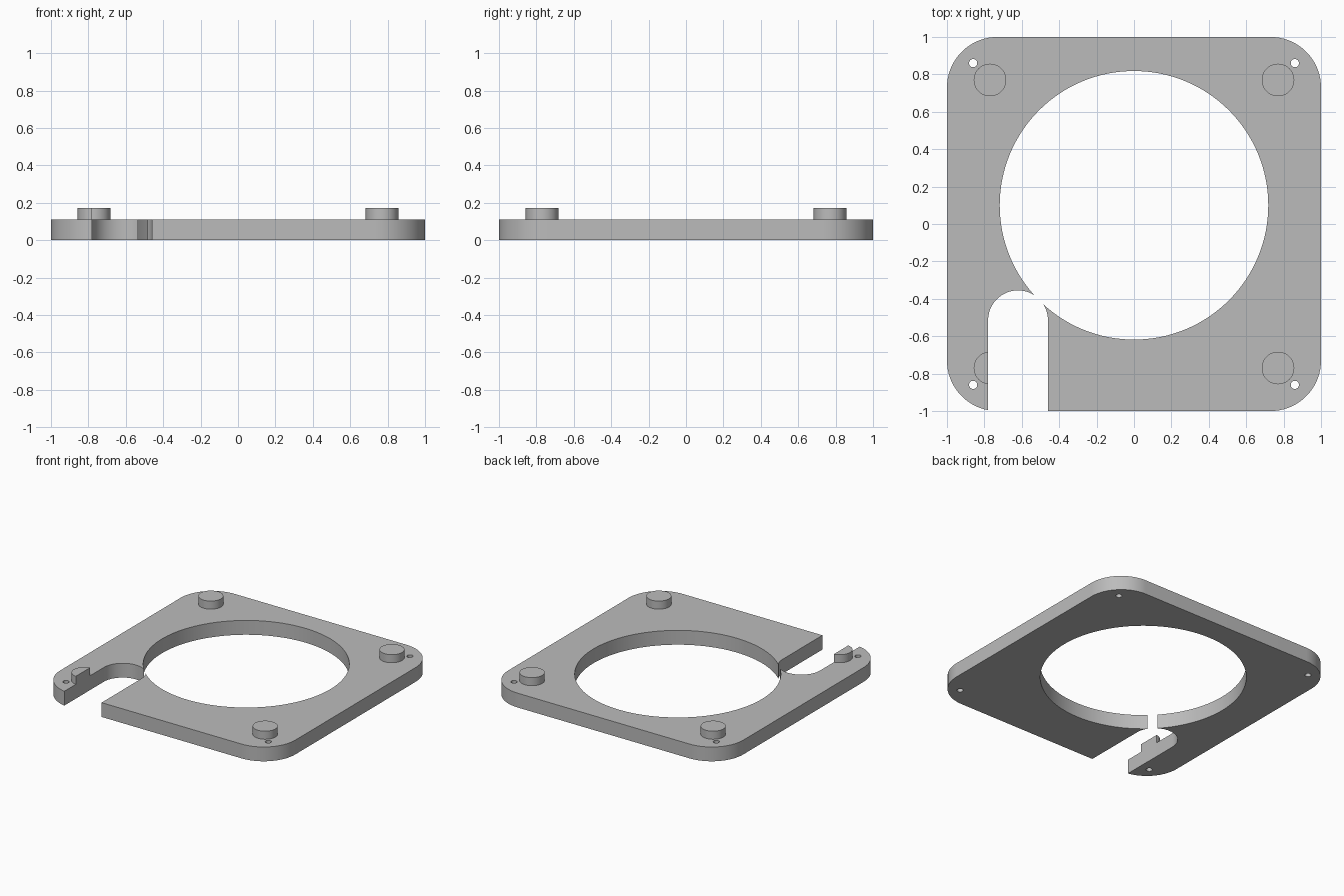
import bpy, bmesh, math

cube = bpy.data.objects.get("Cube")
if cube:
    bpy.data.objects.remove(cube, do_unlink=True)

THICK, PEG_TOP = 0.11, 0.172

grey = bpy.data.materials.new("plain grey")
grey.use_nodes = True
colour = (0.5, 0.5, 0.5, 1)
grey.diffuse_color = colour
grey.node_tree.nodes["Principled BSDF"].inputs["Base Color"].default_value = colour


def arc(cx, cy, r, start, end, steps):
    """Points along an arc, angles in degrees."""
    angles = [math.radians(start + (end - start) * i / steps) for i in range(steps + 1)]
    return [(cx + r * math.cos(a), cy + r * math.sin(a)) for a in angles]


def circle(cx, cy, r, steps):
    return arc(cx, cy, r, 0, 360, steps)[:-1]


def prism(name, outline, bottom, top):
    """Extrude a counter-clockwise outline into a closed solid."""
    bm = bmesh.new()
    base = bm.faces.new([bm.verts.new((x, y, bottom)) for x, y in outline])
    grown = bmesh.ops.extrude_face_region(bm, geom=[base], use_keep_orig=True)["geom"]
    for v in grown:
        if isinstance(v, bmesh.types.BMVert):
            v.co.z = top
    bmesh.ops.recalc_face_normals(bm, faces=bm.faces)
    mesh = bpy.data.meshes.new(name)
    bm.to_mesh(mesh)
    bm.free()
    mesh.materials.append(grey)
    obj = bpy.data.objects.new(name, mesh)
    bpy.context.collection.objects.link(obj)
    return obj


def activate(obj):
    bpy.ops.object.select_all(action="DESELECT")
    obj.select_set(True)
    bpy.context.view_layer.objects.active = obj


def cut(obj, cutter):
    mod = obj.modifiers.new("cut", "BOOLEAN")
    mod.operation, mod.solver, mod.object = "DIFFERENCE", "EXACT", cutter
    activate(obj)
    bpy.ops.object.modifier_apply(modifier=mod.name)


# Plate with rounded corners
R = 0.27
C = 1 - R
outline = []
for i, (sx, sy) in enumerate([(1, 1), (-1, 1), (-1, -1), (1, -1)]):
    outline += arc(sx * C, sy * C, R, 90 * i, 90 * i + 90, 24)
plate = prism("base_plate", outline, 0, THICK)

# Cutters: large opening, round-ended slot and corner screw holes
slot_outline = [(-0.78, -1.2), (-0.46, -1.2)] + arc(-0.62, -0.515, 0.16, 0, 180, 40)
slot = prism("slot_cutter", slot_outline, -0.1, 0.4)
cutters = [prism("opening_cutter", circle(0, 0.1, 0.718, 128), -0.1, 0.4), slot]
corners = [("front_right", -1, -1), ("front_left", 1, -1),
           ("back_right", -1, 1), ("back_left", 1, 1)]
for name, sx, sy in corners:
    cutters.append(prism(name + "_hole_cutter", circle(sx * 0.86, sy * 0.86, 0.022, 24), -0.1, 0.4))
for cutter in cutters:
    cut(plate, cutter)

# Locating pegs, the front right one trimmed by the slot
parts = [plate]
for name, sx, sy in corners:
    peg = prism(name + "_peg", circle(sx * 0.77, sy * 0.77, 0.087, 48), THICK, PEG_TOP)
    if name == "front_right":
        cut(peg, slot)
    parts.append(peg)

for cutter in cutters:
    bpy.data.objects.remove(cutter, do_unlink=True)

for part in parts:
    activate(part)
    bpy.ops.object.shade_smooth_by_angle(angle=math.radians(30))
